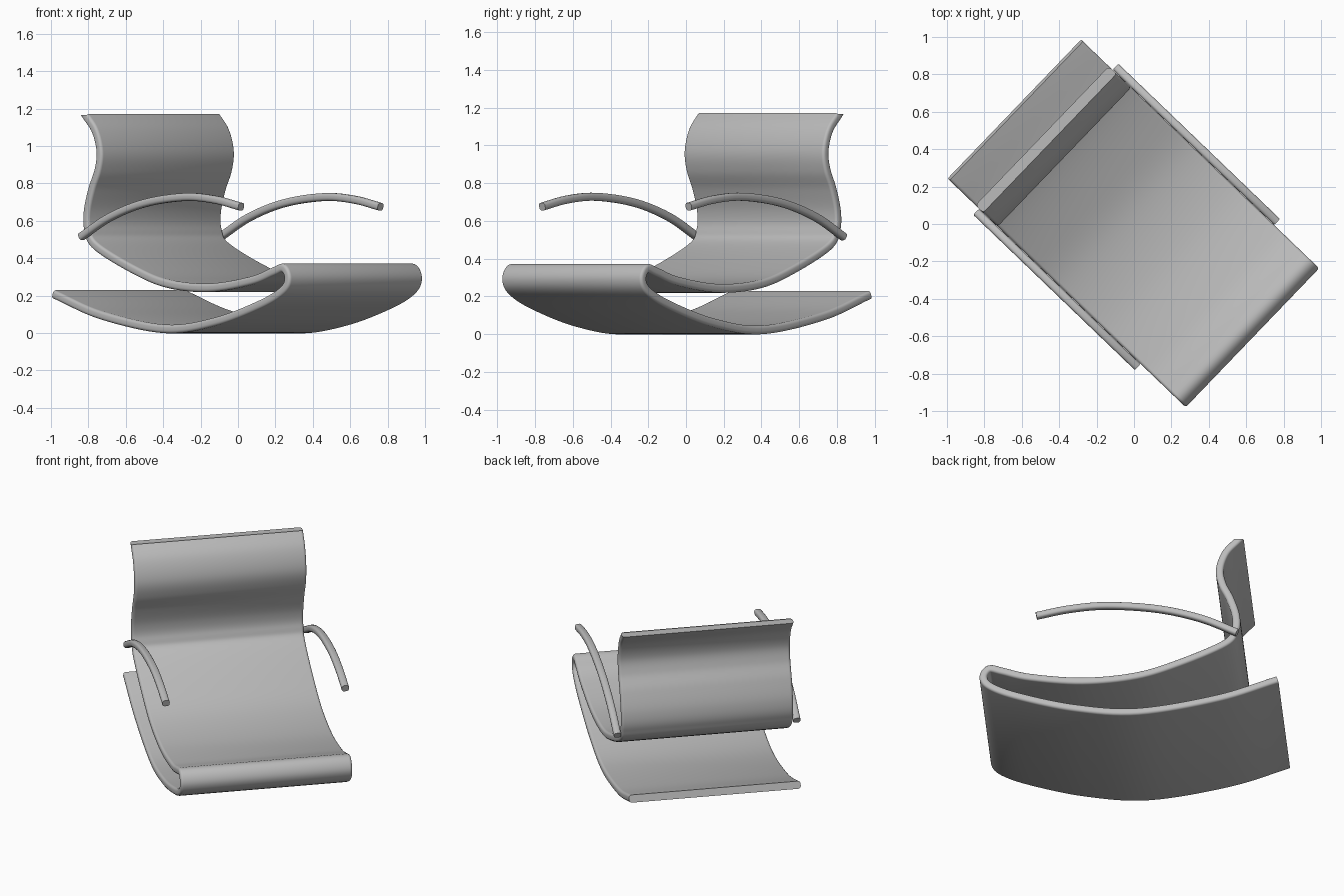
import bpy
import bmesh
import math
from mathutils import Vector

cube = bpy.data.objects.get("Cube")
if cube:
    bpy.data.objects.remove(cube, do_unlink=True)

TURN = math.radians(-43.85)      # the whole chair stands diagonally

grey = bpy.data.materials.new("warm_grey")
grey.use_nodes = True
GREY = (0.5, 0.5, 0.5, 1)
grey.diffuse_color = GREY
grey.node_tree.nodes["Principled BSDF"].inputs["Base Color"].default_value = GREY


def spline(points, steps):
    """Smooth path through the given side-view points."""
    p = [Vector(q) for q in points]
    p = [2 * p[0] - p[1]] + p + [2 * p[-1] - p[-2]]
    path = []
    for a, b, c, d in zip(p, p[1:], p[2:], p[3:]):
        for k in range(steps):
            t = k / steps
            path.append(0.5 * (2 * b + (c - a) * t + (2 * a - 5 * b + 4 * c - d) * t * t
                               + (3 * b - a - 3 * c + d) * t ** 3))
    path.append(p[-2])
    return path


def rounded_section(half_width, half_thick, radius, steps=4):
    """Rounded rectangle, as (sideways, thickness) pairs."""
    loop = []
    for i, (sx, sy) in enumerate([(1, 1), (-1, 1), (-1, -1), (1, -1)]):
        for k in range(steps + 1):
            a = math.pi / 2 * (i + k / steps)
            loop.append((sx * (half_width - radius) + radius * math.cos(a),
                         sy * (half_thick - radius) + radius * math.sin(a)))
    return loop


def sweep(name, path, section, side=0.0, flat_end=False):
    """Sweep a section along a side-view path; flat_end cuts the last end level."""
    bm = bmesh.new()
    rings = []
    for i, c in enumerate(path):
        tan = (path[min(i + 1, len(path) - 1)] - path[max(i - 1, 0)]).normalized()
        normal = Vector((-tan.y, tan.x))
        if flat_end and i == len(path) - 1:
            normal = Vector((normal.x / abs(normal.x) / abs(tan.y), 0))
        rings.append([bm.verts.new((c.x + normal.x * n, side + w, c.y + normal.y * n))
                      for w, n in section])
    for r, q in zip(rings, rings[1:]):
        for j in range(len(r)):
            k = (j + 1) % len(r)
            bm.faces.new((r[j], r[k], q[k], q[j]))
    bm.faces.new(rings[0])
    bm.faces.new(rings[-1])
    bmesh.ops.recalc_face_normals(bm, faces=bm.faces)
    mesh = bpy.data.meshes.new(name)
    bm.to_mesh(mesh)
    bm.free()
    mesh.materials.append(grey)
    obj = bpy.data.objects.new(name, mesh)
    bpy.context.collection.objects.link(obj)
    obj.rotation_euler.z = TURN
    bpy.ops.object.select_all(action='DESELECT')
    obj.select_set(True)
    bpy.context.view_layer.objects.active = obj
    bpy.ops.object.shade_smooth_by_angle(angle=math.radians(40))
    return obj


# One continuous sheet: rocker base, front fold, seat, back and headrest
shell_points = [(-.88, .207), (-.53, .095), (-.06, .022), (.31, .06), (.64, .15),
                (.81, .225), (.855, .29), (.82, .347), (.74, .327), (.58, .28),
                (.27, .242), (-.046, .265), (-.305, .345), (-.57, .465), (-.63, .55),
                (-.635, .65), (-.60, .77), (-.555, .87), (-.54, .97), (-.575, 1.08),
                (-.65, 1.166)]
sweep("rocker_shell", spline(shell_points, 8),
      rounded_section(0.515, 0.023, 0.016), flat_end=True)

# Arched armrests
arm_points = [(-.645, .515), (-.43, .62), (-.17, .695), (.125, .727), (.347, .713), (.54, .675)]
for name, side in (("armrest_left", 0.538), ("armrest_right", -0.538)):
    sweep(name, spline(arm_points, 6), rounded_section(0.022, 0.021, 0.016), side)
